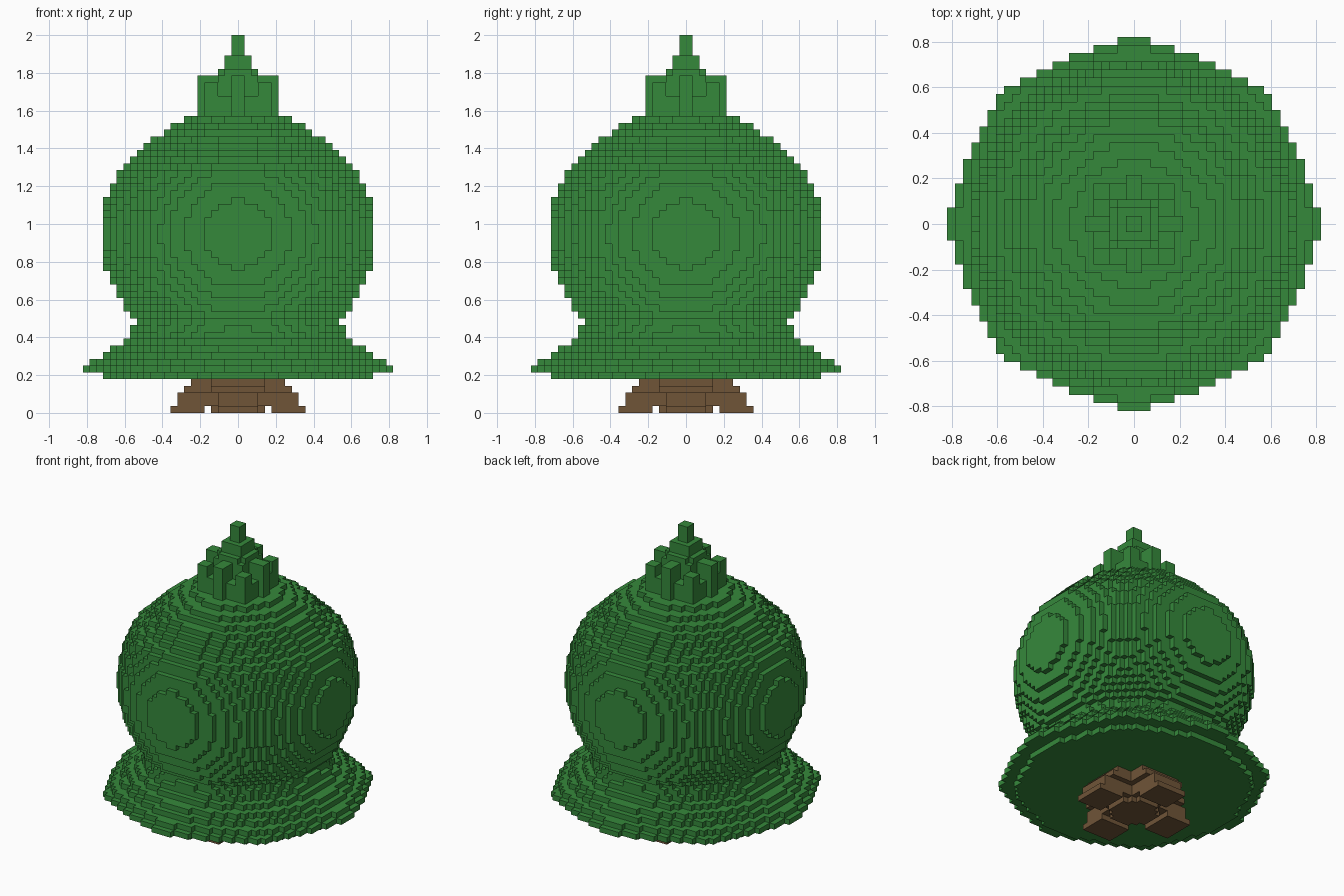
import bpy
import math

CUBE = 2 / 56          # edge of one cube; the tree is 56 cubes tall

start = bpy.data.objects.get("Cube")
if start:
    bpy.data.objects.remove(start, do_unlink=True)


def material(name, rgb):
    mat = bpy.data.materials.new(name)
    mat.use_nodes = True
    mat.diffuse_color = (*rgb, 1)
    mat.node_tree.nodes["Principled BSDF"].inputs["Base Color"].default_value = (*rgb, 1)
    return mat


green = material("leaf green", (0.036, 0.25, 0.044))
brown = material("bark brown", (0.16, 0.09, 0.039))

# Each side of a cube: outward step and its four corners
SIDES = [
    ((1, 0, 0), ((1, 0, 0), (1, 1, 0), (1, 1, 1), (1, 0, 1))),
    ((-1, 0, 0), ((0, 0, 0), (0, 0, 1), (0, 1, 1), (0, 1, 0))),
    ((0, 1, 0), ((0, 1, 0), (0, 1, 1), (1, 1, 1), (1, 1, 0))),
    ((0, -1, 0), ((0, 0, 0), (1, 0, 0), (1, 0, 1), (0, 0, 1))),
    ((0, 0, 1), ((0, 0, 1), (1, 0, 1), (1, 1, 1), (0, 1, 1))),
    ((0, 0, -1), ((0, 0, 0), (0, 1, 0), (1, 1, 0), (1, 0, 0))),
]


def build_blocks(name, layers, inside, mat):
    """Fill the grid where inside(x, y, layer) holds and keep only outer faces."""
    span = range(-24, 24)
    cells = {(i, j, k) for k in layers for i in span for j in span
             if inside(i + 0.5, j + 0.5, k)}
    index, faces = {}, []
    for cell in sorted(cells):
        for step, corners in SIDES:
            if tuple(a + b for a, b in zip(cell, step)) in cells:
                continue
            points = [tuple(a + b for a, b in zip(cell, c)) for c in corners]
            faces.append([index.setdefault(p, len(index)) for p in points])
    mesh = bpy.data.meshes.new(name)
    mesh.from_pydata([[c * CUBE for c in p] for p in index], [], faces)
    mesh.materials.append(mat)
    obj = bpy.data.objects.new(name, mesh)
    bpy.context.collection.objects.link(obj)
    return obj


# Trunk: round core with four stepped roots along the axes
ROOT_REACH = [10, 9, 9, 8, 7]


def in_trunk(x, y, k):
    far, near = max(abs(x), abs(y)), min(abs(x), abs(y))
    core = math.hypot(x, y) < 4.2 + 0.3 * k and (k > 0 or far < 4)
    root = near < (3 if k < 3 else 4) and far < ROOT_REACH[k]
    return core or (root and (k > 0 or far > 5))


# Skirt: flared, gently scalloped brim
SKIRT_RADIUS = [19.9, 22.3, 21.4, 19.9, 18.8, 17.3, 16.2, 15.7]


def in_skirt(x, y, k):
    scallop = 0.4 * math.cos(8 * math.atan2(y, x)) if k < 8 else 0
    return math.hypot(x, y) <= SKIRT_RADIUS[k - 5] + scallop


# Crown: ball whose upper shoulder slopes in a little faster
def in_crown(x, y, k):
    rise = abs(k - 26)
    if k > 35:
        rise += min(1.55, 0.8 * (k - 35))
    return x * x + y * y + rise * rise <= 20.15 ** 2


# Topper: ring of eight spikes around a stepped central spire
def in_topper(x, y, k):
    r, far, near = math.hypot(x, y), max(abs(x), abs(y)), min(abs(x), abs(y))
    if k >= 50:
        return far < (3 if k == 50 else 2 if k < 53 else 1) and r < 3
    spire = r < 3.6
    ring = r < 5.2 and k < 47
    axis_spike = near < 1 and far < 6
    corner_spike = 3 < near and far < 5 and k < 49
    return spire or ring or axis_spike or corner_spike


build_blocks("trunk", range(0, 5), in_trunk, brown)
build_blocks("skirt", range(5, 13), in_skirt, green)
build_blocks("crown", range(13, 44), in_crown, green)
build_blocks("topper", range(44, 56), in_topper, green)
